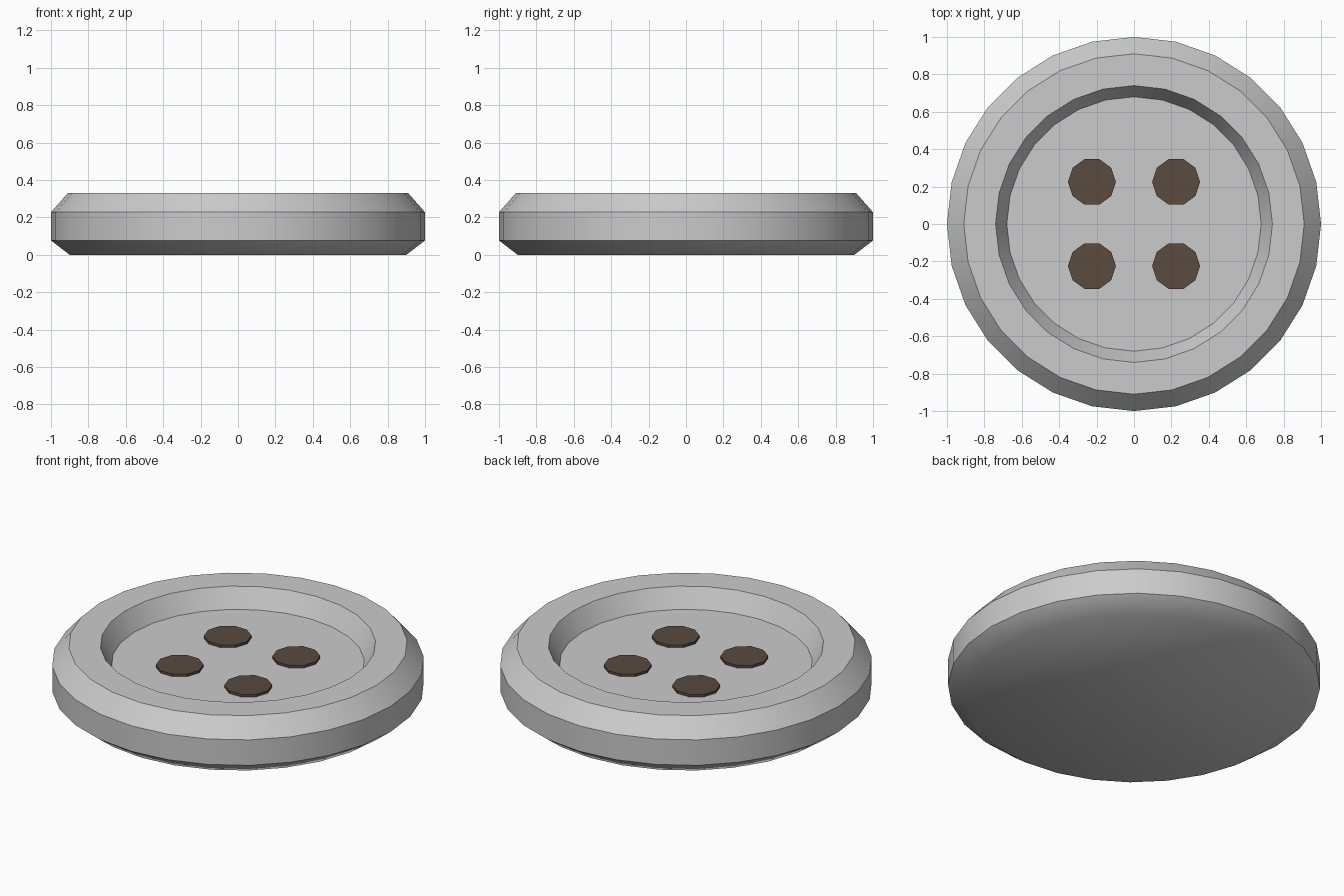
import bpy, bmesh
from math import cos, sin, tau, radians

if "Cube" in bpy.data.objects:
    bpy.data.objects.remove(bpy.data.objects["Cube"])

SIDES = 28


def lathe(name, profile, sides):
    """Revolve (radius, height) points about z, capping both ends."""
    bm = bmesh.new()
    rings = [[bm.verts.new((r * cos(tau * i / sides), r * sin(tau * i / sides), z))
              for i in range(sides)] for r, z in profile]
    for a, b in zip(rings, rings[1:]):
        for i in range(sides):
            j = (i + 1) % sides
            bm.faces.new((a[i], a[j], b[j], b[i]))
    bm.faces.new(rings[0][::-1])
    bm.faces.new(rings[-1])
    mesh = bpy.data.meshes.new(name)
    bm.to_mesh(mesh)
    bm.free()
    obj = bpy.data.objects.new(name, mesh)
    bpy.context.collection.objects.link(obj)
    return obj


# Button disc: chamfered rim with a sunken floor
disc = lathe("button_disc", [(0.90, 0), (1, 0.077), (1, 0.228), (0.91, 0.33),
                             (0.74, 0.33), (0.68, 0.22)], SIDES)
bpy.context.view_layer.objects.active = disc
disc.select_set(True)
bpy.ops.object.shade_smooth_by_angle(angle=radians(40))

# Four dark thread holes, shown as thin ten-sided discs on the floor
brown = bpy.data.materials.new("dark_brown")
brown.diffuse_color = (0.10, 0.07, 0.05, 1)
brown.use_nodes = True
brown.node_tree.nodes["Principled BSDF"].inputs["Base Color"].default_value = brown.diffuse_color
for x in (-0.225, 0.225):
    for y in (-0.225, 0.225):
        hole = lathe("thread_hole", [(0.128, 0.20), (0.128, 0.235)], 10)
        hole.location = (x, y, 0)
        hole.data.materials.append(brown)
